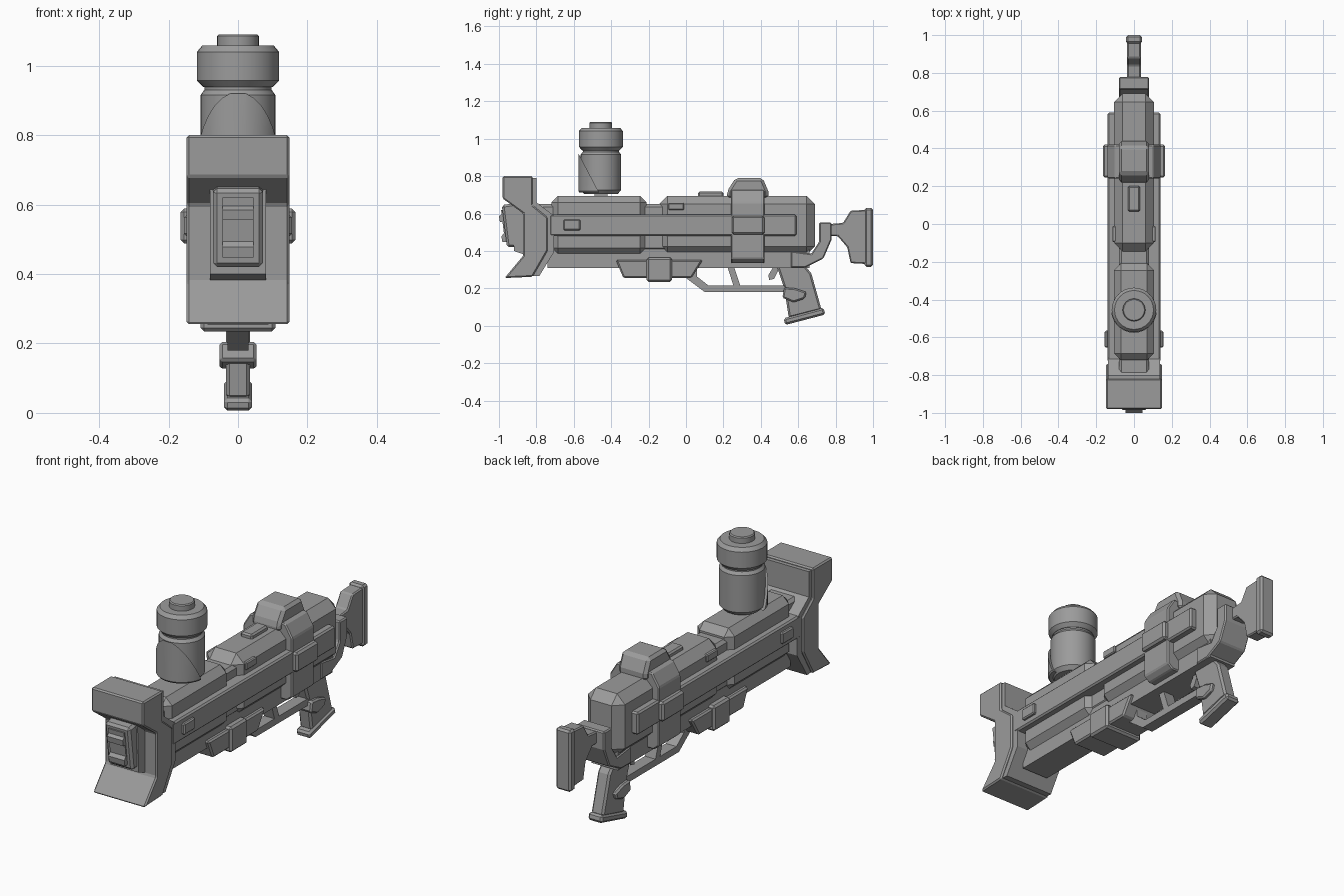
import bpy, bmesh, math
from mathutils import Vector

if "Cube" in bpy.data.objects:
    bpy.data.objects.remove(bpy.data.objects["Cube"], do_unlink=True)

GREY = (0.33, 0.33, 0.33, 1)
metal = bpy.data.materials.new("gunmetal grey")
metal.use_nodes = True
metal.diffuse_color = GREY
metal.node_tree.nodes["Principled BSDF"].inputs["Base Color"].default_value = GREY


def finish(name, bm, bevel=0.0):
    bmesh.ops.recalc_face_normals(bm, faces=bm.faces[:])
    mesh = bpy.data.meshes.new(name)
    bm.to_mesh(mesh)
    bm.free()
    mesh.materials.append(metal)
    ob = bpy.data.objects.new(name, mesh)
    bpy.context.collection.objects.link(ob)
    if bevel:
        mod = ob.modifiers.new("chamfer", 'BEVEL')
        mod.width = bevel
        mod.segments = 1
        mod.limit_method = 'ANGLE'
        mod.angle_limit = math.radians(25)
    return ob


def extrude(name, base, offset, bevel):
    bm = bmesh.new()
    face = bm.faces.new([bm.verts.new(p) for p in base])
    new = bmesh.ops.extrude_face_region(bm, geom=[face])["geom"]
    moved = [v for v in new if isinstance(v, bmesh.types.BMVert)]
    bmesh.ops.translate(bm, verts=moved, vec=offset)
    return finish(name, bm, bevel)


def side_prism(name, pts, half, bevel=0.0):
    """Side outline (y, z) extruded across the width."""
    return extrude(name, [(-half, y, z) for y, z in pts], (2 * half, 0, 0), bevel)


def section(name, half_pts, y0, y1, bevel=0.0):
    """Mirrored cross-section (x, z) extruded along the length."""
    pts = half_pts + [(-x, z) for x, z in reversed(half_pts)]
    return extrude(name, [(x, y0, z) for x, z in pts], (0, y1 - y0, 0), bevel)


def block(name, half, y0, y1, z0, z1, bevel=0.0):
    return side_prism(name, [(y0, z0), (y1, z0), (y1, z1), (y0, z1)], half, bevel)


def lathe(name, profile, y, sides=32, cut=None):
    """Revolve (radius, z) about a vertical axis; optionally keep one side of a plane."""
    bm = bmesh.new()
    rings = [[bm.verts.new((r * math.cos(math.tau * i / sides),
                            y + r * math.sin(math.tau * i / sides), z))
              for i in range(sides)] for r, z in profile]
    for a, b in zip(rings, rings[1:]):
        for i in range(sides):
            j = (i + 1) % sides
            bm.faces.new((a[i], a[j], b[j], b[i]))
    bm.faces.new(rings[0])
    bm.faces.new(rings[-1])
    if cut:
        bmesh.ops.bisect_plane(bm, geom=bm.verts[:] + bm.edges[:] + bm.faces[:],
                               plane_co=cut[0], plane_no=cut[1], clear_outer=True)
        bmesh.ops.holes_fill(bm, edges=[e for e in bm.edges if e.is_boundary])
    ob = finish(name, bm)
    bpy.ops.object.select_all(action='DESELECT')
    bpy.context.view_layer.objects.active = ob
    ob.select_set(True)
    bpy.ops.object.shade_smooth_by_angle(angle=math.radians(25))


# Body: core, two chamfered housings, long side rails and keel
block("body_core", 0.08, -0.8, 0.6, 0.40, 0.65, 0.015)
block("front_housing", 0.105, -0.72, -0.21, 0.38, 0.695, 0.035)
block("rear_housing", 0.105, -0.145, 0.69, 0.38, 0.695, 0.045)
block("side_rail", 0.14, -0.73, 0.59, 0.48, 0.595, 0.008)
block("keel", 0.075, -0.74, 0.66, 0.31, 0.42)
block("top_plate", 0.033, 0.065, 0.2, 0.68, 0.717, 0.008)
block("front_side_button", 0.155, -0.655, -0.565, 0.51, 0.568, 0.006)
block("rear_side_button", 0.115, -0.095, -0.01, 0.618, 0.657, 0.005)

# Muzzle frame: wide front layer and slimmer rear flange
side_prism("muzzle_frame", [
    (-0.98, 0.80), (-0.82, 0.80), (-0.82, 0.645), (-0.74, 0.58), (-0.74, 0.40),
    (-0.82, 0.262), (-0.97, 0.255), (-0.87, 0.375), (-0.87, 0.60), (-0.98, 0.68)], 0.148, 0.007)
side_prism("muzzle_flange", [
    (-0.86, 0.79), (-0.80, 0.79), (-0.80, 0.66), (-0.705, 0.588), (-0.705, 0.395),
    (-0.785, 0.265), (-0.86, 0.27), (-0.80, 0.40), (-0.80, 0.58), (-0.86, 0.64)], 0.138)

# Muzzle block with a framed, slatted face
side_prism("muzzle_base", [(-0.93, 0.67), (-0.85, 0.68), (-0.85, 0.375), (-0.92, 0.40)], 0.08)
side_prism("muzzle_block", [(-0.985, 0.645), (-0.85, 0.665), (-0.85, 0.42), (-0.957, 0.42)], 0.072, 0.012)
side_prism("muzzle_face", [(-0.989, 0.62), (-0.95, 0.62), (-0.95, 0.45), (-0.968, 0.45)], 0.045)
for i, z in enumerate((0.555, 0.448)):
    lean = 0.013 * i
    side_prism(f"muzzle_slat_{i}", [(-1 + lean, z + 0.03), (-0.96, z + 0.062),
                                    (-0.96, z), (-0.995 + lean, z)], 0.045)

# Clamp around the rear housing with a raised cap
section("clamp_band", [(0.11, 0.335), (0.14, 0.36), (0.14, 0.48), (0.14, 0.66), (0.10, 0.725)],
        0.24, 0.42, 0.006)
block("clamp_side_pad", 0.165, 0.245, 0.42, 0.488, 0.588, 0.01)
side_prism("clamp_cap", [(0.22, 0.68), (0.22, 0.72), (0.265, 0.79), (0.41, 0.79),
                         (0.44, 0.72), (0.44, 0.68)], 0.08, 0.015)

# Underslung cover with a central block
side_prism("lower_cover", [(-0.375, 0.352), (0.09, 0.352), (0.03, 0.255), (-0.335, 0.255)], 0.095, 0.008)
block("lower_block", 0.108, -0.21, -0.075, 0.235, 0.365, 0.01)

# Guard rail, strut and trigger
side_prism("guard_rail", [(-0.02, 0.30), (0.06, 0.30), (0.06, 0.262), (0.12, 0.215),
                          (0.56, 0.215), (0.56, 0.18), (0.10, 0.18), (0.0, 0.255)], 0.03)
side_prism("guard_strut", [(0.22, 0.32), (0.255, 0.32), (0.292, 0.21), (0.255, 0.21)], 0.03)
side_prism("trigger", [(0.44, 0.27), (0.445, 0.245), (0.47, 0.25), (0.505, 0.32), (0.47, 0.32)], 0.018)

# Grip
side_prism("grip", [(0.485, 0.32), (0.63, 0.33), (0.67, 0.28), (0.725, 0.085), (0.55, 0.04),
                    (0.525, 0.20)], 0.035, 0.01)
side_prism("grip_pad", [(0.515, 0.15), (0.525, 0.205), (0.585, 0.20), (0.645, 0.18),
                        (0.635, 0.145), (0.575, 0.125)], 0.053, 0.008)
side_prism("grip_base", [(0.53, 0.004), (0.745, 0.06), (0.735, 0.097), (0.522, 0.04)], 0.04, 0.01)

# Rear bracket and shoulder stock
side_prism("rear_bracket", [(0.56, 0.40), (0.56, 0.31), (0.64, 0.312), (0.735, 0.36), (0.778, 0.46),
                            (0.778, 0.552), (0.712, 0.552), (0.712, 0.45), (0.67, 0.385)], 0.08, 0.006)
side_prism("stock", [(0.76, 0.543), (0.84, 0.55), (0.88, 0.615), (0.97, 0.62), (0.97, 0.33),
                     (0.88, 0.335), (0.862, 0.42), (0.81, 0.48), (0.76, 0.48)], 0.036, 0.006)
block("butt_plate", 0.042, 0.955, 1.0, 0.315, 0.63, 0.01)

# Canister with cap, button, angled front sleeve and mounting foot
Y = -0.455
block("canister_mount", 0.04, Y - 0.035, Y + 0.035, 0.68, 0.74)
lathe("canister", [(0.09, 0.705), (0.108, 0.725), (0.108, 0.915), (0.097, 0.93), (0.097, 0.96)], Y)
lathe("canister_cap", [(0.1, 0.938), (0.118, 0.957), (0.118, 1.04), (0.103, 1.058)], Y)
lathe("canister_button", [(0.06, 1.05), (0.06, 1.085), (0.055, 1.09)], Y)
lathe("canister_sleeve", [(0.115, 0.712), (0.121, 0.72), (0.121, 0.92)], Y,
      cut=((0, Y - 0.01, 0.712), Vector((0, 0.21, 0.11))))
